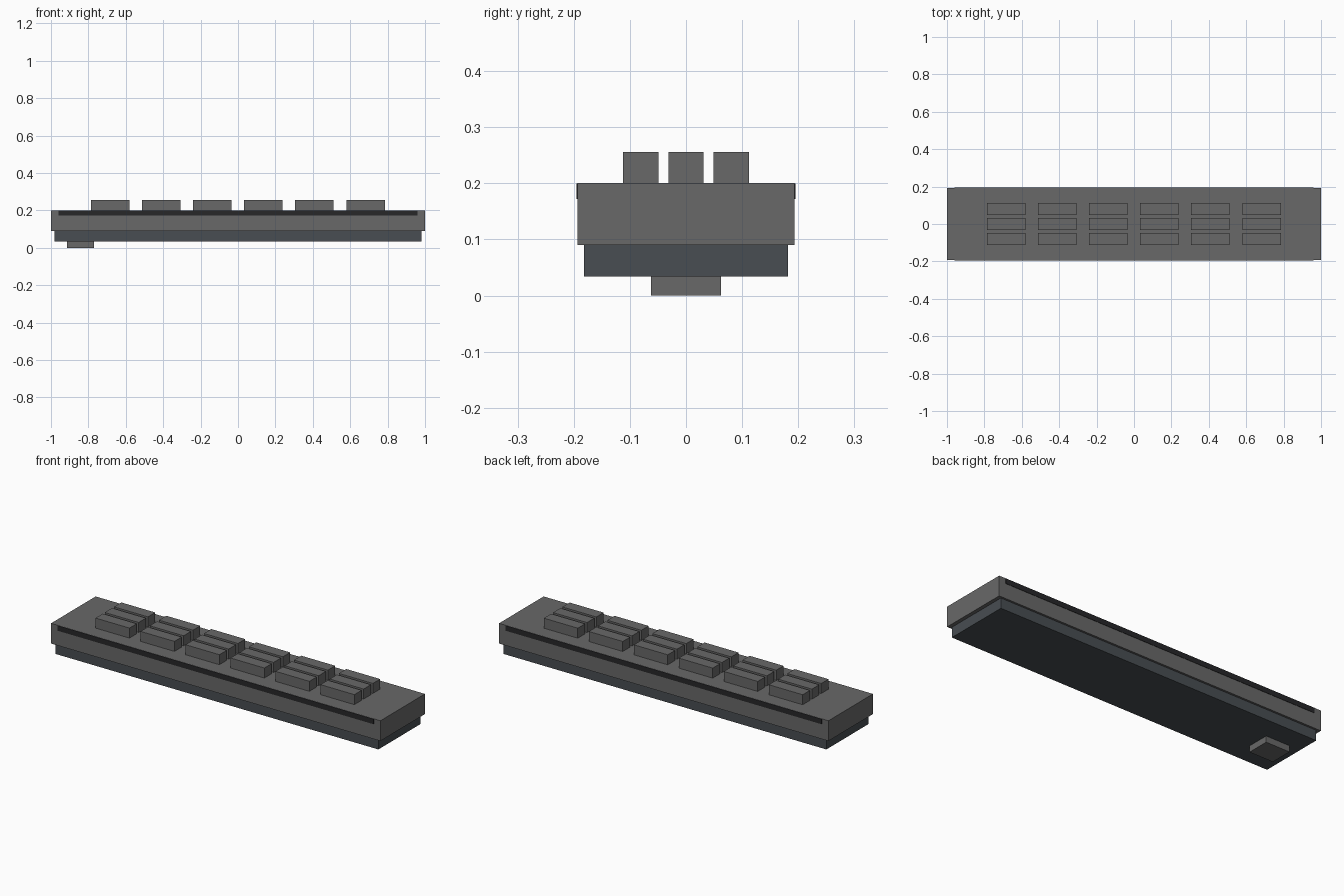
import bpy

if "Cube" in bpy.data.objects:
    bpy.data.objects.remove(bpy.data.objects["Cube"])


def material(name, rgb):
    m = bpy.data.materials.new(name)
    m.diffuse_color = (*rgb, 1)
    m.use_nodes = True
    m.node_tree.nodes["Principled BSDF"].inputs["Base Color"].default_value = m.diffuse_color
    return m


grey = material("warm grey", (0.14, 0.14, 0.14))
slate = material("slate", (0.065, 0.075, 0.085))
black = material("near black", (0.02, 0.02, 0.022))


def box(name, x, y, z, mat):
    """Box spanning the given (low, high) ranges."""
    bpy.ops.mesh.primitive_cube_add(size=1, location=[sum(r) / 2 for r in (x, y, z)])
    ob = bpy.context.object
    ob.name = name
    ob.scale = [r[1] - r[0] for r in (x, y, z)]
    bpy.ops.object.transform_apply(location=False, rotation=False, scale=True)
    ob.data.materials.append(mat)
    return ob


# Main slab, recessed base and single foot
box("body", (-1, 1), (-0.193, 0.193), (0.09, 0.201), grey)
box("base", (-0.98, 0.98), (-0.182, 0.182), (0.034, 0.09), slate)
box("foot", (-0.915, -0.77), (-0.062, 0.062), (0, 0.034), grey)

# Dark trim strips along both long sides
for side, label in ((-1, "front"), (1, "back")):
    y = sorted((side * 0.19, side * 0.195))
    box(label + "_strip", (-0.96, 0.96), y, (0.172, 0.2), black)

# Grid of raised keys: six columns by three rows
for col in range(6):
    for row in range(3):
        x = -0.684 + col * 0.2732
        y = (row - 1) * 0.0805
        box(f"key_{col}_{row}", (x - 0.103, x + 0.103),
            (y - 0.0315, y + 0.0315), (0.2, 0.256), grey)
